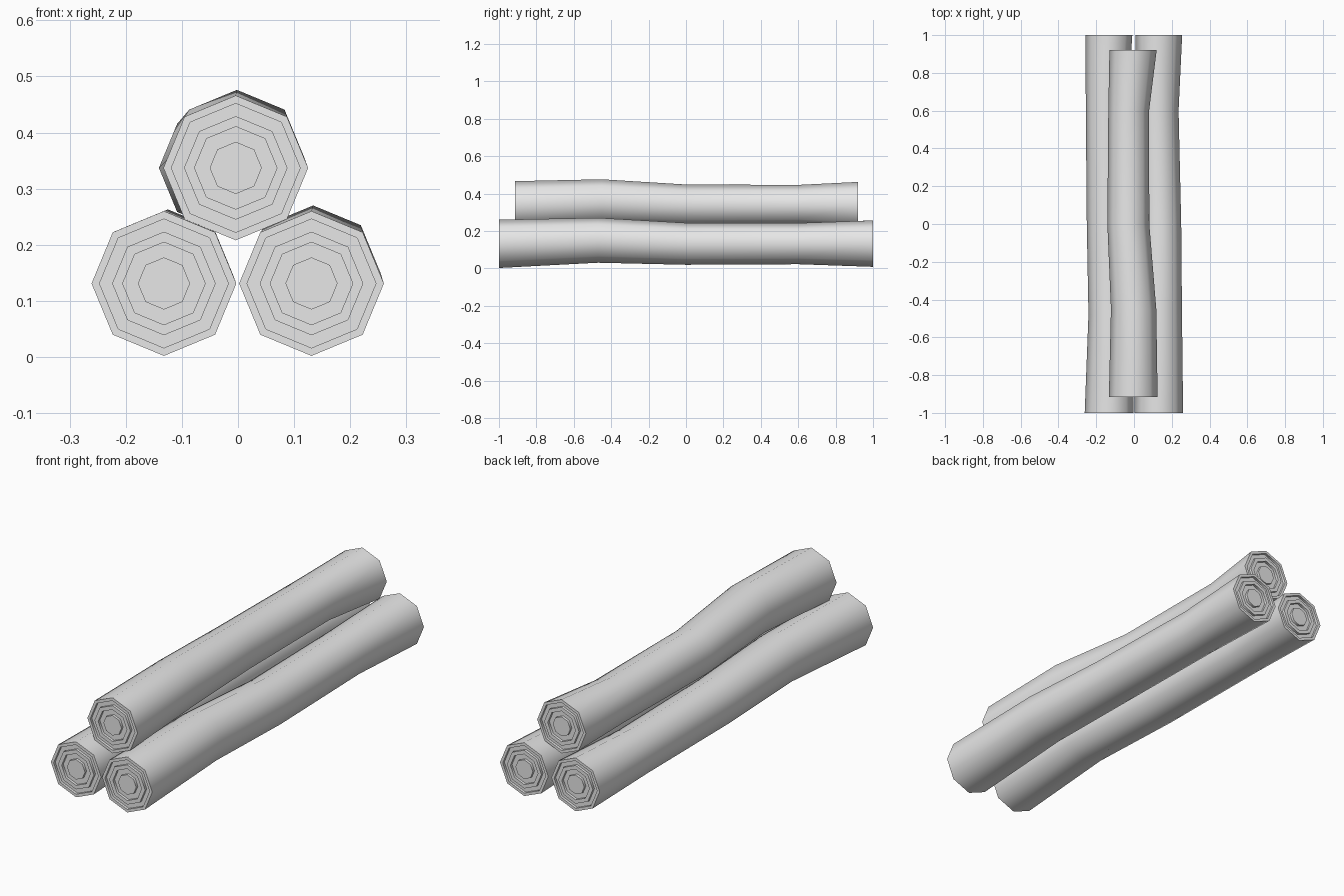
import bpy, bmesh, math

cube = bpy.data.objects.get("Cube")
if cube:
    bpy.data.objects.remove(cube, do_unlink=True)

grey = bpy.data.materials.new("light grey wood")
grey.use_nodes = True
grey.diffuse_color = (0.8, 0.8, 0.8, 1)
grey.node_tree.nodes["Principled BSDF"].inputs["Base Color"].default_value = (0.8, 0.8, 0.8, 1)

SIDES = 8
STEP = 0.012                               # depth of the end grain grooves
RINGS = (0.89, 0.715, 0.57, 0.36)          # groove radii relative to the log


def ring(bm, x, y, z, r):
    """Octagonal cross-section facing along y."""
    angles = [math.tau * i / SIDES for i in range(SIDES)]
    return [bm.verts.new((x + r * math.cos(a), y, z + r * math.sin(a))) for a in angles]


def bridge(bm, a, b):
    for i in range(SIDES):
        j = (i + 1) % SIDES
        bm.faces.new((a[i], a[j], b[j], b[i]))


def end_grain(bm, outer, section, inward):
    """Concentric rings, alternately recessed and flush."""
    x, y, z, r = section
    depth, last = 0, outer
    for k in RINGS:
        rim = ring(bm, x, y + inward * depth, z, r * k)
        bridge(bm, last, rim)
        depth = STEP - depth
        last = ring(bm, x, y + inward * depth, z, r * k)
        bridge(bm, rim, last)
    bm.faces.new(last)


def log(name, sections):
    bm = bmesh.new()
    loops = [ring(bm, *s) for s in sections]
    for a, b in zip(loops, loops[1:]):
        bridge(bm, a, b)
    end_grain(bm, loops[0], sections[0], 1)
    end_grain(bm, loops[-1], sections[-1], -1)
    bmesh.ops.recalc_face_normals(bm, faces=bm.faces)
    mesh = bpy.data.meshes.new(name)
    bm.to_mesh(mesh)
    bm.free()
    mesh.materials.append(grey)
    obj = bpy.data.objects.new(name, mesh)
    bpy.context.collection.objects.link(obj)
    bpy.ops.object.select_all(action="DESELECT")
    obj.select_set(True)
    bpy.context.view_layer.objects.active = obj
    bpy.ops.object.shade_smooth_by_angle(angle=math.radians(60))


# Each section is x, y, z, radius
log("left_log", [(0.131, -1, 0.131, 0.129), (0.134, -0.47, 0.15, 0.12),
                 (0.138, 0, 0.131, 0.112), (0.126, 0.6, 0.132, 0.11),
                 (0.131, 1, 0.132, 0.124)])
log("right_log", [(-0.132, -1, 0.131, 0.129), (-0.125, -0.48, 0.147, 0.116),
                  (-0.138, 0, 0.134, 0.112), (-0.145, 0.6, 0.134, 0.11),
                  (-0.133, 1, 0.132, 0.124)])
log("top_log", [(-0.004, -0.915, 0.337, 0.129), (-0.002, -0.45, 0.356, 0.12),
                (-0.03, 0, 0.337, 0.111), (-0.028, 0.6, 0.338, 0.108),
                (-0.005, 0.92, 0.337, 0.125)])
